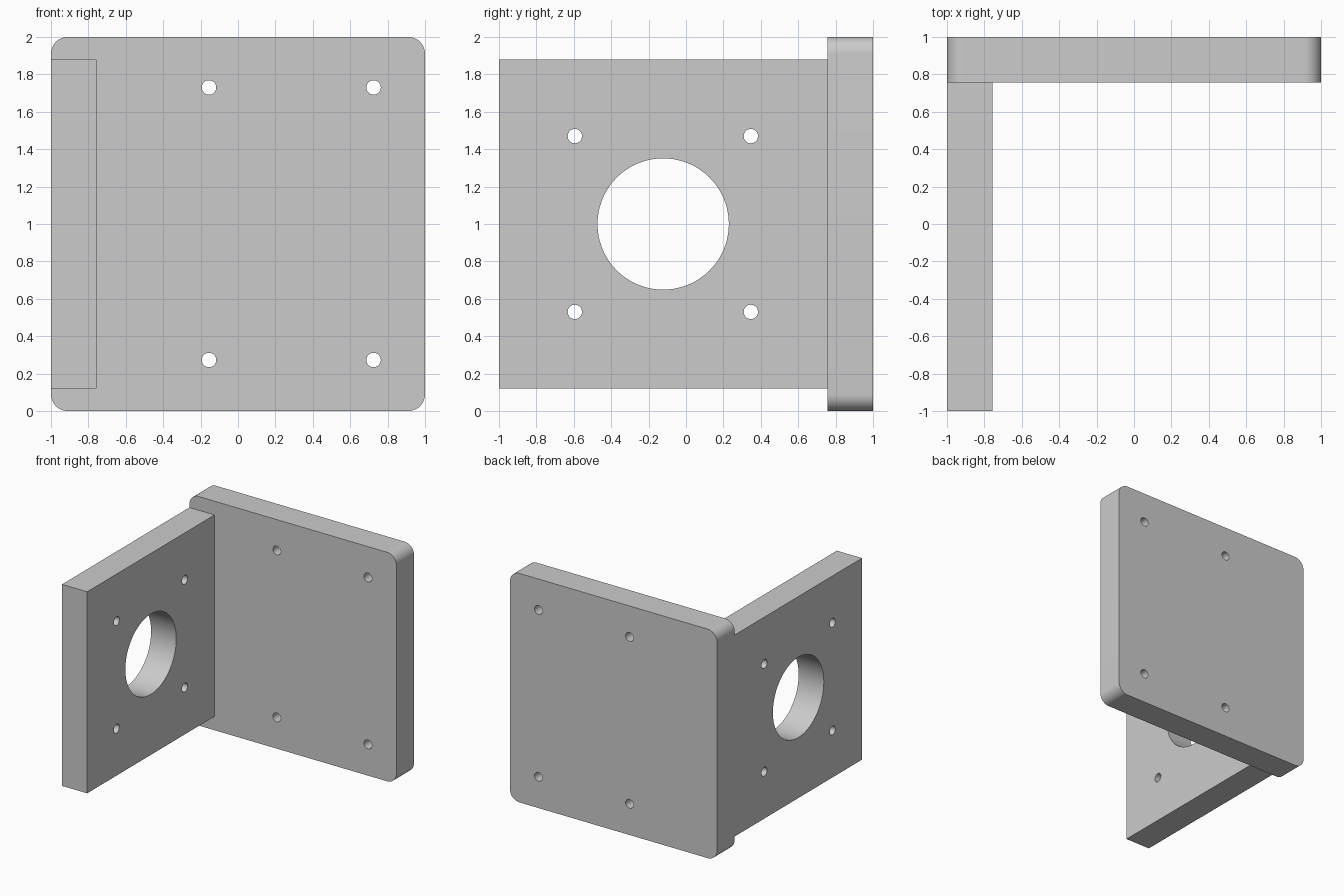
import bpy, bmesh, math
from mathutils import Vector

if "Cube" in bpy.data.objects:
    bpy.data.objects.remove(bpy.data.objects["Cube"])

T = 0.243          # plate thickness
INNER = 1 - T      # inner face of the back plate
HOLE = 0.0385      # screw hole radius


def link(name, bm):
    bmesh.ops.recalc_face_normals(bm, faces=bm.faces[:])
    mesh = bpy.data.meshes.new(name)
    bm.to_mesh(mesh)
    bm.free()
    ob = bpy.data.objects.new(name, mesh)
    bpy.context.collection.objects.link(ob)
    return ob


def prism(name, points, direction):
    bm = bmesh.new()
    face = bm.faces.new([bm.verts.new(p) for p in points])
    new = bmesh.ops.extrude_face_region(bm, geom=[face])["geom"]
    verts = [v for v in new if isinstance(v, bmesh.types.BMVert)]
    bmesh.ops.translate(bm, verts=verts, vec=Vector(direction))
    return link(name, bm)


def circle(cu, cv, r, n, start=0.0, sweep=math.tau):
    return [(cu + r * math.cos(start + sweep * i / n),
             cv + r * math.sin(start + sweep * i / n)) for i in range(n)]


def combine(ob, other, operation):
    mod = ob.modifiers.new(operation.lower(), 'BOOLEAN')
    mod.operation = operation
    mod.solver = 'EXACT'
    mod.object = other
    bpy.context.view_layer.objects.active = ob
    bpy.ops.object.modifier_apply(modifier=mod.name)
    bpy.data.objects.remove(other)


# Back plate with rounded corners
R, N = 0.09, 12
outline = []
for k, (cx, cz) in enumerate([(1 - R, 2 - R), (R - 1, 2 - R), (R - 1, R), (1 - R, R)]):
    a = k * math.pi / 2
    outline += circle(cx, cz, R, N, a, math.pi / 2)
    outline.append((cx + R * round(math.cos(a + math.pi / 2)),
                    cz + R * round(math.sin(a + math.pi / 2))))
bracket = prism("mounting_bracket", [(x, INNER, z) for x, z in outline], (0, T, 0))

# Side plate joined to the inner face
side = prism("side_plate", [(-1, y, z) for y, z in
             [(-1, 0.12), (INNER, 0.12), (INNER, 1.88), (-1, 1.88)]], (T, 0, 0))
combine(bracket, side, 'UNION')

# Screw holes through the back plate
for x in (-0.155, 0.725):
    for z in (0.273, 1.73):
        cutter = prism("back_hole", [(u, INNER - 0.1, v) for u, v in
                       circle(x, z, HOLE, 32)], (0, T + 0.2, 0))
        combine(bracket, cutter, 'DIFFERENCE')

# Large opening and its four screw holes in the side plate
holes = [(-0.122, 1.0, 0.351, 96)]
holes += [(y, z, HOLE, 32) for y in (-0.594, 0.347) for z in (0.53, 1.47)]
for y, z, r, n in holes:
    cutter = prism("side_hole", [(-1.1, u, v) for u, v in circle(y, z, r, n)],
                   (T + 0.2, 0, 0))
    combine(bracket, cutter, 'DIFFERENCE')

# Smooth curves, crisp edges
bpy.ops.object.select_all(action='DESELECT')
bracket.select_set(True)
bpy.context.view_layer.objects.active = bracket
bpy.ops.object.shade_smooth_by_angle(angle=math.radians(30))
